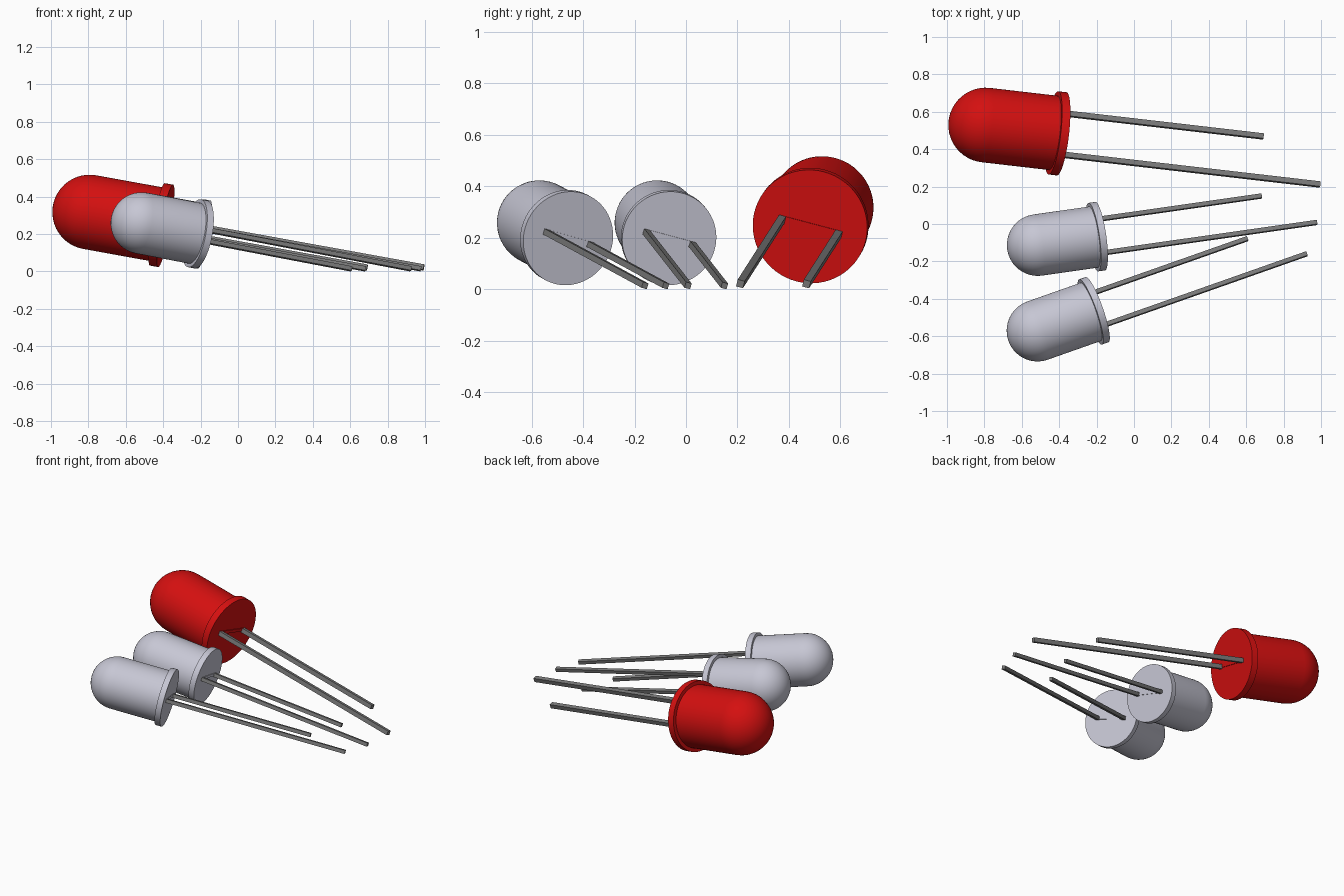
import bpy, bmesh, math
from mathutils import Matrix, Vector

cube = bpy.data.objects.get("Cube")
if cube:
    bpy.data.objects.remove(cube, do_unlink=True)


def make_material(name, color):
    mat = bpy.data.materials.new(name)
    mat.diffuse_color = (*color, 1)
    mat.use_nodes = True
    bsdf = mat.node_tree.nodes["Principled BSDF"]
    bsdf.inputs["Base Color"].default_value = (*color, 1)
    bsdf.inputs["Roughness"].default_value = 0.5
    return mat


RED = make_material("red plastic", (0.66, 0.005, 0.005))
PALE = make_material("pale plastic", (0.57, 0.57, 0.66))
METAL = make_material("grey metal", (0.2, 0.2, 0.2))

# Dimensions of one lamp; its base face lies at x = 0, its dome points to -x
BODY_R, FLANGE_R, FLANGE_T = 0.2, 0.224, 0.045
DOME_X = -0.415
LEAD_W, LEAD_Y = 0.028, 0.114
LONG, SHORT = 1.42, 1.095


def finish(name, bm, mat, matrix, smooth=False):
    bmesh.ops.recalc_face_normals(bm, faces=bm.faces)
    mesh = bpy.data.meshes.new(name)
    bm.to_mesh(mesh)
    bm.free()
    mesh.materials.append(mat)
    obj = bpy.data.objects.new(name, mesh)
    bpy.context.collection.objects.link(obj)
    obj.matrix_world = matrix
    if smooth:
        bpy.ops.object.select_all(action='DESELECT')
        obj.select_set(True)
        bpy.context.view_layer.objects.active = obj
        bpy.ops.object.shade_smooth_by_angle(angle=math.radians(35))


def box(name, low, high, mat, matrix):
    low, high = Vector(low), Vector(high)
    bm = bmesh.new()
    bmesh.ops.create_cube(bm, size=1)
    bmesh.ops.scale(bm, vec=high - low, verts=bm.verts)
    bmesh.ops.translate(bm, vec=(low + high) / 2, verts=bm.verts)
    finish(name, bm, mat, matrix)


def body(name, mat, matrix):
    # Profile from dome tip to base centre, spun about the x axis
    arc = [i * math.pi / 24 for i in range(13)]
    profile = [(DOME_X - BODY_R * math.cos(a), BODY_R * math.sin(a)) for a in arc]
    profile += [(-FLANGE_T, BODY_R), (-FLANGE_T, FLANGE_R), (0, FLANGE_R), (0, 0)]
    bm = bmesh.new()
    verts = [bm.verts.new((x, 0, r)) for x, r in profile]
    edges = [bm.edges.new(pair) for pair in zip(verts, verts[1:])]
    bmesh.ops.spin(bm, geom=verts + edges, cent=(0, 0, 0), axis=(1, 0, 0),
                   angle=math.tau, steps=64, use_duplicate=False)
    bmesh.ops.remove_doubles(bm, verts=bm.verts, dist=0.0005)
    finish(name, bm, mat, matrix, smooth=True)


def lamp(name, mat, location, yaw, scale):
    turn = (Matrix.Rotation(math.radians(yaw), 4, 'Z')
            @ Matrix.Rotation(math.radians(10.2), 4, 'Y')
            @ Matrix.Rotation(math.radians(-15), 4, 'X'))
    matrix = Matrix.Translation(location) @ turn @ Matrix.Scale(scale, 4)
    body(name + "_body", mat, matrix)
    h = LEAD_W / 2
    # Two square wire legs of unequal length
    for part, y, length in (("short_lead", LEAD_Y, SHORT), ("long_lead", -LEAD_Y, LONG)):
        box(name + "_" + part, (-0.02, y - h, -h), (length, y + h, h), METAL, matrix)
    # Faint rib joining the legs on the base
    box(name + "_base_rib", (-0.01, -LEAD_Y, -h / 2), (0.005, LEAD_Y, h), mat, matrix)


lamp("red_lamp", RED, (-0.387, 0.482, 0.243), -6.6, 1.0)
lamp("middle_pale_lamp", PALE, (-0.181, -0.065, 0.197), 8.1, 0.825)
lamp("front_pale_lamp", PALE, (-0.198, -0.458, 0.197), 19.4, 0.825)
